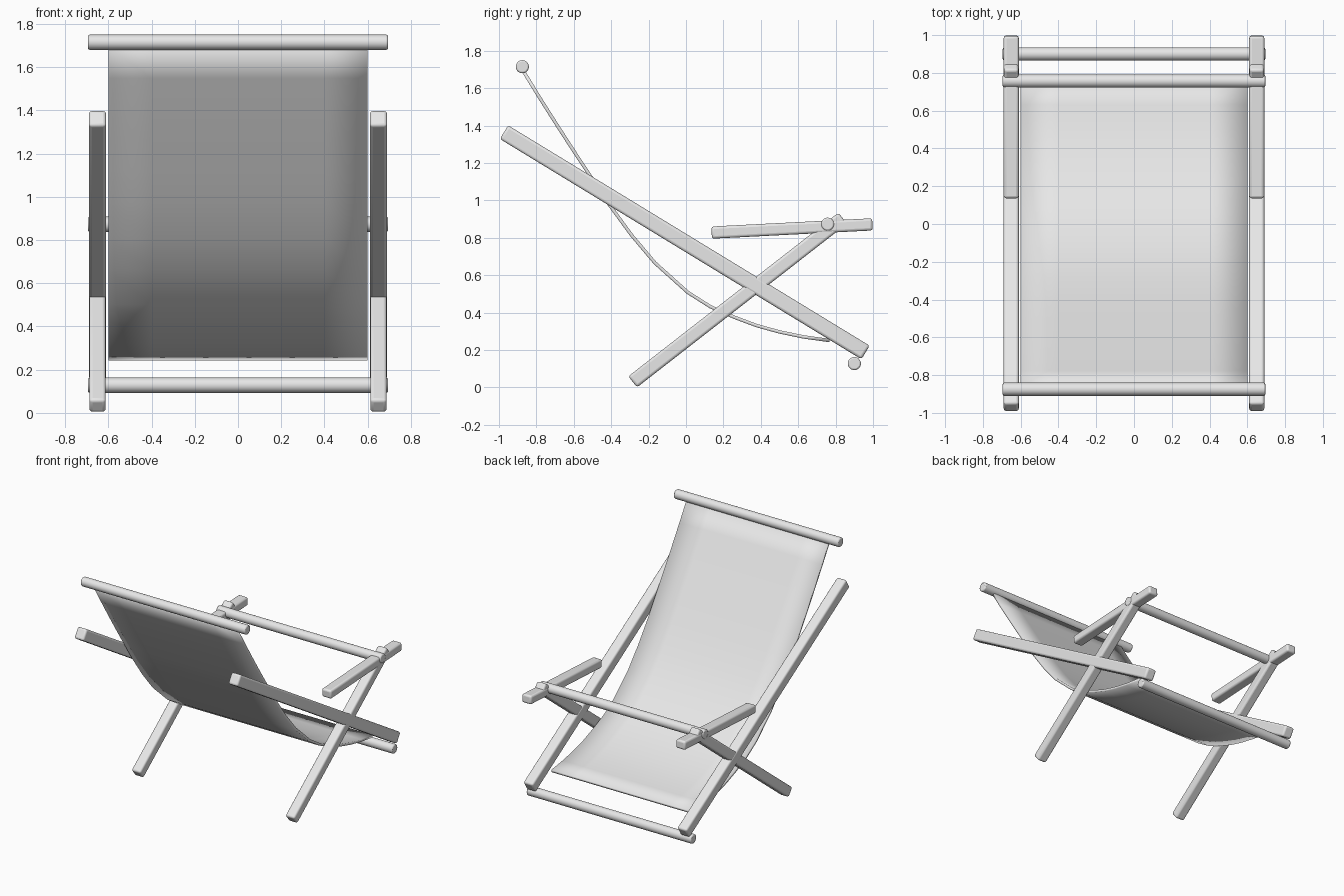
import bpy, bmesh, math
from mathutils import Vector, Matrix

cube = bpy.data.objects.get("Cube")
if cube:
    bpy.data.objects.remove(cube, do_unlink=True)

# One pale grey for frame and cloth
grey = bpy.data.materials.new("pale_grey")
grey.use_nodes = True
grey.diffuse_color = (0.8, 0.8, 0.8, 1)
grey.node_tree.nodes["Principled BSDF"].inputs["Base Color"].default_value = (0.8, 0.8, 0.8, 1)


def make_object(name, bm):
    bmesh.ops.recalc_face_normals(bm, faces=bm.faces)
    mesh = bpy.data.meshes.new(name)
    bm.to_mesh(mesh)
    bm.free()
    mesh.materials.append(grey)
    obj = bpy.data.objects.new(name, mesh)
    bpy.context.collection.objects.link(obj)
    return obj


def smooth(obj, angle=40):
    bpy.ops.object.select_all(action='DESELECT')
    obj.select_set(True)
    bpy.context.view_layer.objects.active = obj
    bpy.ops.object.shade_smooth_by_angle(angle=math.radians(angle))


def bevel(obj, width, segments):
    mod = obj.modifiers.new("rounded_edges", 'BEVEL')
    mod.width = width
    mod.segments = segments
    mod.limit_method = 'ANGLE'


def beam(name, x, start, end, wide, thick):
    """Rounded wooden bar between two (y, z) points."""
    a, b = Vector((x, *start)), Vector((x, *end))
    d = b - a
    turn = Matrix.Rotation(math.atan2(d.z, d.y), 4, 'X')
    bm = bmesh.new()
    bmesh.ops.create_cube(bm, size=1)
    bmesh.ops.scale(bm, vec=(wide, d.length, thick), verts=bm.verts)
    bmesh.ops.transform(bm, matrix=Matrix.Translation((a + b) / 2) @ turn, verts=bm.verts)
    obj = make_object(name, bm)
    bevel(obj, 0.014, 3)
    smooth(obj)


def rod(name, y, z, radius=0.035, length=1.39):
    """Round crossbar running from side to side."""
    bm = bmesh.new()
    bmesh.ops.create_cone(bm, cap_ends=True, segments=32, radius1=radius,
                          radius2=radius, depth=length)
    place = Matrix.Translation((0, y, z)) @ Matrix.Rotation(math.pi / 2, 4, 'Y')
    bmesh.ops.transform(bm, matrix=place, verts=bm.verts)
    obj = make_object(name, bm)
    bevel(obj, 0.008, 2)
    smooth(obj)


# Side frames
for side, x in (("left", 0.65), ("right", -0.65)):
    beam(side + "_long_rail", x, (-0.973, 1.365), (0.96, 0.187), 0.08, 0.085)
    beam(side + "_support_leg", x, (-0.285, 0.03), (0.838, 0.905), 0.076, 0.075)
    beam(side + "_armrest", x, (0.137, 0.828), (0.997, 0.872), 0.08, 0.065)

# Crossbars
rod("top_crossbar", -0.875, 1.715)
rod("arm_crossbar", 0.757, 0.873)
rod("bottom_crossbar", 0.9, 0.128)

# Sagging cloth sling
profile = [(-0.875, 1.70), (-0.785, 1.553), (-0.69, 1.403), (-0.6, 1.264),
           (-0.508, 1.125), (-0.41, 0.977), (-0.29, 0.813), (-0.166, 0.666),
           (0.01, 0.508), (0.13, 0.432), (0.262, 0.374), (0.38, 0.33),
           (0.5, 0.297), (0.63, 0.27), (0.768, 0.251)]
columns = 6
bm = bmesh.new()
rows = [[bm.verts.new((-0.6 + 1.2 * i / columns, y, z)) for i in range(columns + 1)]
        for y, z in profile]
for r, s in zip(rows, rows[1:]):
    for i in range(columns):
        bm.faces.new((r[i], r[i + 1], s[i + 1], s[i]))
sling = make_object("cloth_sling", bm)
solid = sling.modifiers.new("cloth_thickness", 'SOLIDIFY')
solid.thickness = 0.018
solid.offset = 0
for face in sling.data.polygons:
    face.use_smooth = True
